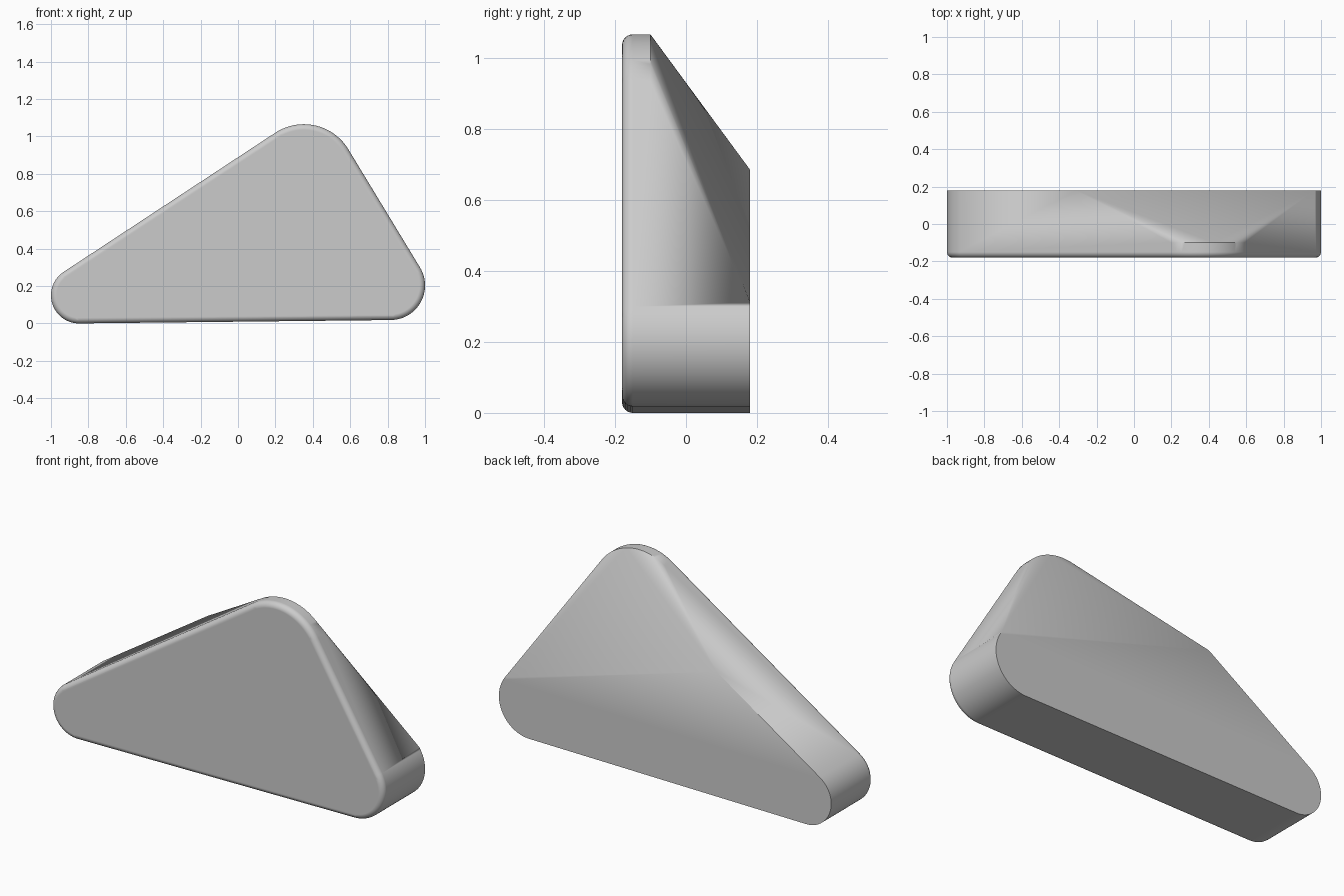
import bpy, bmesh, math
from mathutils import Vector

cube = bpy.data.objects.get("Cube")
if cube:
    bpy.data.objects.remove(cube, do_unlink=True)

# Corner circles (x, z, radius), clockwise: left, top, right
CORNERS = [(-0.85, 0.15, 0.15), (0.352, 0.787, 0.278), (0.815, 0.203, 0.185)]
FRONT, LIP, BACK = -0.18, -0.10, 0.18
FILLET = 0.03
ARC_STEPS = 28


def tangent_angle(a, b):
    """Angle of the outward normal of the outer tangent from circle a to b."""
    dx, dz = b[0] - a[0], b[1] - a[1]
    return math.atan2(dz, dx) + math.acos((a[2] - b[2]) / math.hypot(dx, dz))


def on_circle(c, angle, y, inset=0.0):
    r = c[2] - inset
    return Vector((c[0] + r * math.cos(angle), y, c[1] + r * math.sin(angle)))


def corner_arc(i, y, inset=0.0):
    c = CORNERS[i]
    start = tangent_angle(CORNERS[i - 1], c)
    sweep = (start - tangent_angle(c, CORNERS[(i + 1) % 3])) % math.tau
    return [on_circle(c, start - sweep * k / ARC_STEPS, y, inset)
            for k in range(ARC_STEPS + 1)]


def edge_point(i, t, y):
    """Point part way along the straight side after corner i."""
    a, b = CORNERS[i], CORNERS[(i + 1) % 3]
    angle = tangent_angle(a, b)
    return on_circle(a, angle, y).lerp(on_circle(b, angle, y), t)


# Filleted front rim, all three corners
points = []
for k in range(7):
    a = math.pi / 2 * k / 6
    for i in range(3):
        points += corner_arc(i, FRONT + FILLET * (1 - math.sin(a)),
                             FILLET * (1 - math.cos(a)))
# Top corner stops at the thin lip; lower corners run to the back
points += corner_arc(1, LIP)
points += corner_arc(0, BACK) + corner_arc(2, BACK)
# Ends of the crease where the back slope begins
points += [edge_point(0, 0.55, BACK), edge_point(1, 0.98, BACK)]

# Skin the body around the profiles
bm = bmesh.new()
for p in points:
    bm.verts.new(p)
bmesh.ops.remove_doubles(bm, verts=bm.verts, dist=1e-4)
hull = bmesh.ops.convex_hull(bm, input=bm.verts)
loose = [v for v in bm.verts if not v.link_faces]
bmesh.ops.delete(bm, geom=loose, context='VERTS')
bmesh.ops.dissolve_limit(bm, angle_limit=math.radians(0.4),
                         verts=bm.verts, edges=bm.edges)
bmesh.ops.recalc_face_normals(bm, faces=bm.faces)
mesh = bpy.data.meshes.new("wedge_body")
bm.to_mesh(mesh)
bm.free()

body = bpy.data.objects.new("wedge_body", mesh)
bpy.context.collection.objects.link(body)

# Plain grey material
grey = bpy.data.materials.new("light_grey")
grey.use_nodes = True
colour = (0.6, 0.6, 0.6, 1.0)
grey.diffuse_color = colour
grey.node_tree.nodes["Principled BSDF"].inputs["Base Color"].default_value = colour
mesh.materials.append(grey)

# Smooth rounding with crisp creases and flat large faces
bpy.ops.object.select_all(action='DESELECT')
body.select_set(True)
bpy.context.view_layer.objects.active = body
bpy.ops.object.shade_smooth_by_angle(angle=math.radians(30))
weighted = body.modifiers.new("flat_face_normals", 'WEIGHTED_NORMAL')
weighted.keep_sharp = True
